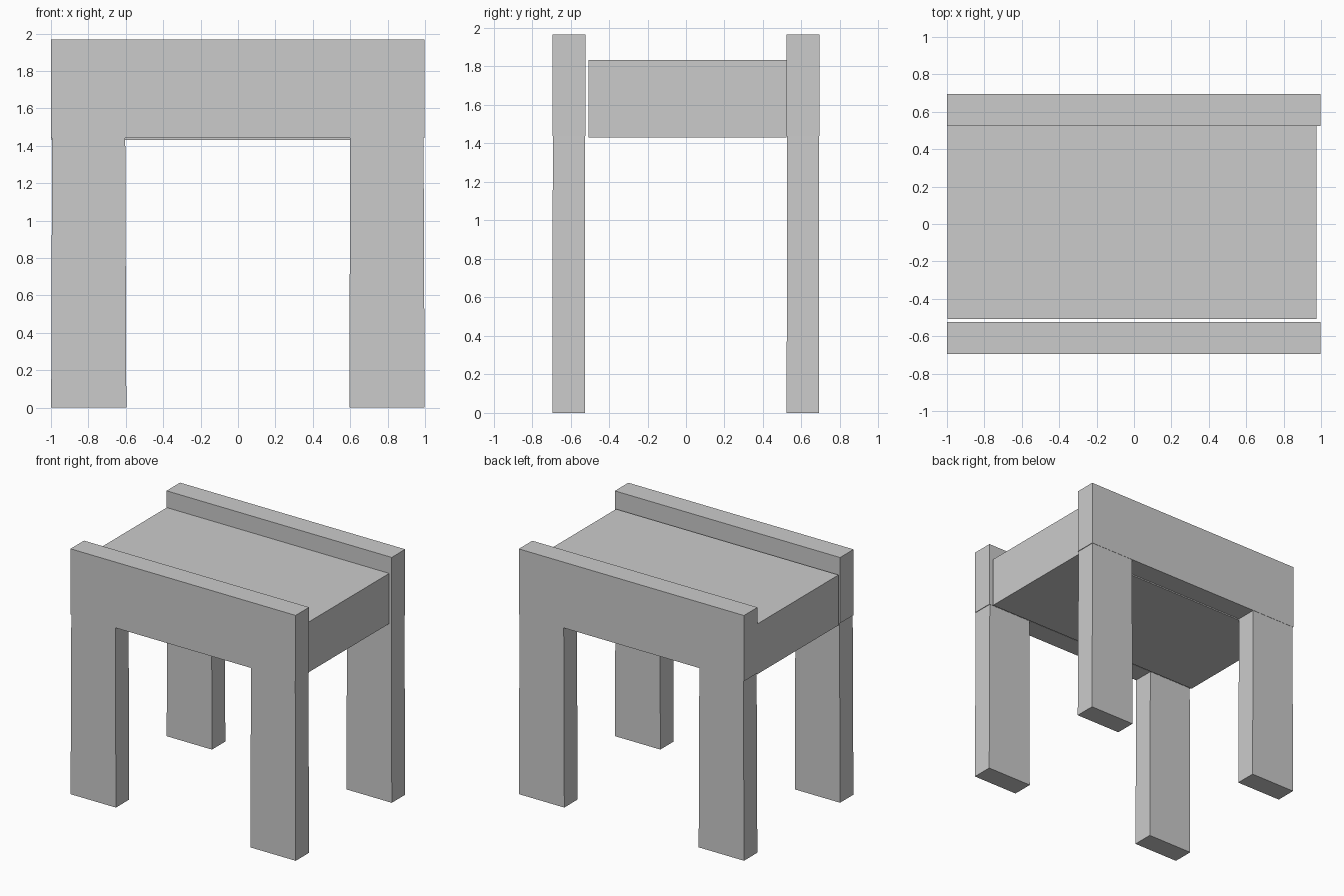
import bpy, bmesh

if "Cube" in bpy.data.objects:
    bpy.data.objects.remove(bpy.data.objects["Cube"])


def box(name, x, y, z, top_dx=(0, 0), top_dy=(0, 0)):
    """Box from ranges; the top edges can shift slightly for hand-cut legs."""
    bm = bmesh.new()
    bmesh.ops.create_cube(bm, size=1)
    for v in bm.verts:
        i, j, k = (int(c > 0) for c in v.co)
        v.co = (x[i] + k * top_dx[i], y[j] + k * top_dy[j], z[k])
    mesh = bpy.data.meshes.new(name)
    bm.to_mesh(mesh)
    bm.free()
    obj = bpy.data.objects.new(name, mesh)
    bpy.context.collection.objects.link(obj)
    return obj


# Seat block, stopping just short of the front rail and the right end
box("seat", (-0.998, 0.975), (-0.507, 0.523), (1.43, 1.833))

# A raised rail and two legs at the front and back
for side, y in (("front", (-0.694, -0.523)), ("back", (0.523, 0.694))):
    box(side + "_rail", (-1.0, 0.997), y, (1.44, 1.967))
    leg_y = (y[0], y[1] - 0.002)
    box(side + "_left_leg", (-0.999, -0.597), leg_y, (0, 1.44),
        (0.005, -0.006), (0.002, 0.0))
    box(side + "_right_leg", (0.595, 0.998), leg_y, (0, 1.44),
        (0.005, -0.006), (0.002, 0.0))
